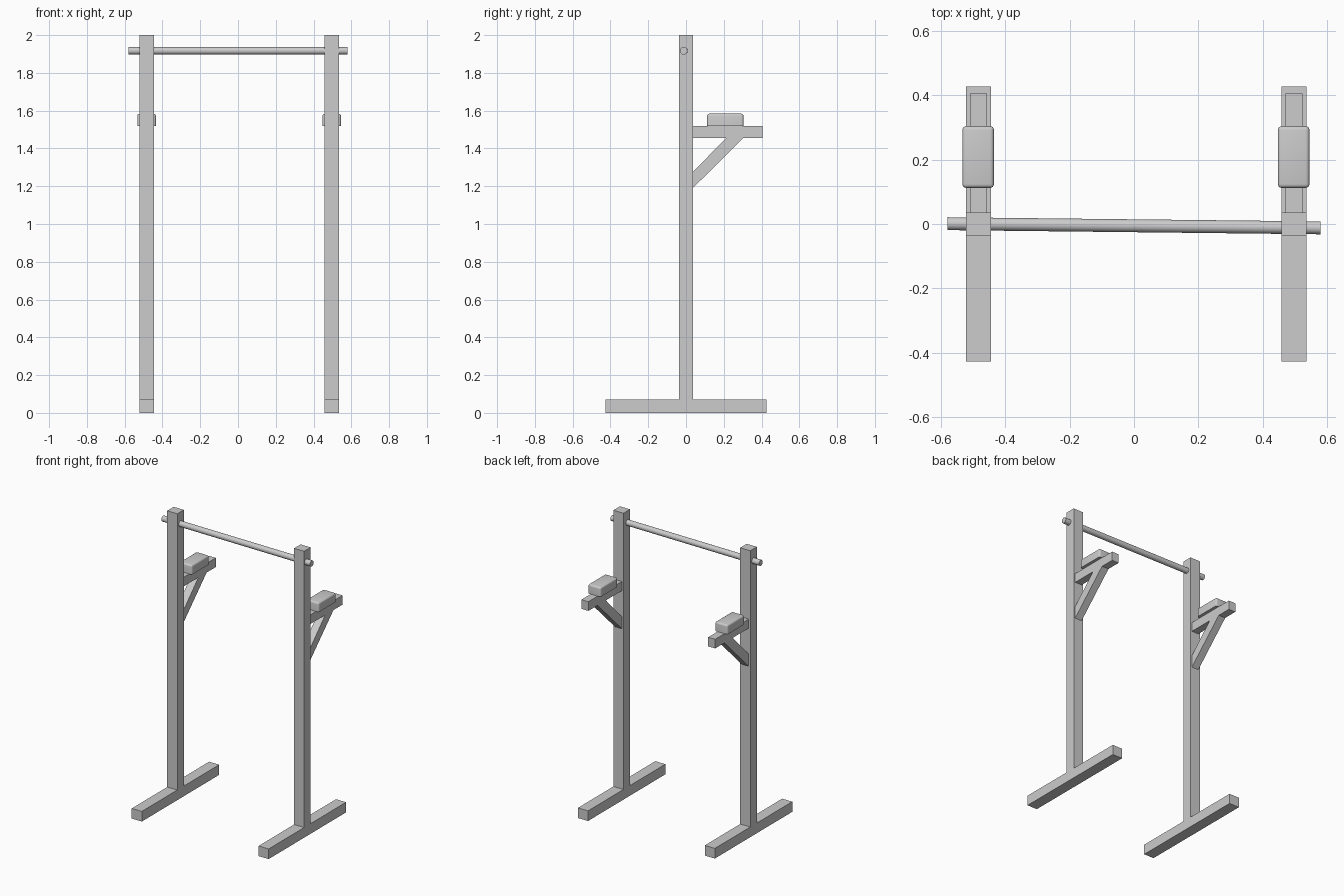
import bpy, bmesh, math
from mathutils import Vector

cube = bpy.data.objects.get("Cube")
if cube:
    bpy.data.objects.remove(cube, do_unlink=True)

# Single plain grey finish
grey = bpy.data.materials.new("light_grey")
grey.use_nodes = True
colour = (0.604, 0.604, 0.604, 1)
grey.diffuse_color = colour
grey.node_tree.nodes["Principled BSDF"].inputs["Base Color"].default_value = colour


def finish(name, bm, smooth=False):
    bmesh.ops.recalc_face_normals(bm, faces=bm.faces)
    mesh = bpy.data.meshes.new(name)
    bm.to_mesh(mesh)
    bm.free()
    mesh.materials.append(grey)
    obj = bpy.data.objects.new(name, mesh)
    bpy.context.collection.objects.link(obj)
    if smooth:
        bpy.ops.object.select_all(action='DESELECT')
        obj.select_set(True)
        bpy.context.view_layer.objects.active = obj
        bpy.ops.object.shade_smooth_by_angle(angle=math.radians(35))
    return obj


def beam(name, x, width, profile):
    """Extrude a (y, z) outline across the given width, centred on x."""
    bm = bmesh.new()
    face = bm.faces.new([bm.verts.new((x - width / 2, y, z)) for y, z in profile])
    new = bmesh.ops.extrude_face_region(bm, geom=[face])["geom"]
    verts = [g for g in new if isinstance(g, bmesh.types.BMVert)]
    bmesh.ops.translate(bm, verts=verts, vec=(width, 0, 0))
    return finish(name, bm)


def rect(y0, y1, z0, z1):
    return [(y0, z0), (y1, z0), (y1, z1), (y0, z1)]


def pad(name, x, width, y0, y1, z0, z1):
    """Cushion with rounded corners and top, flat underneath."""
    bm = bmesh.new()
    bmesh.ops.create_cube(bm, size=1)
    for v in bm.verts:
        v.co = Vector((x + v.co.x * width, (y0 + y1) / 2 + v.co.y * (y1 - y0),
                       (z0 + z1) / 2 + v.co.z * (z1 - z0)))
    edges = [e for e in bm.edges if max(v.co.z for v in e.verts) > z0 + 0.01]
    bmesh.ops.bevel(bm, geom=edges, offset=0.012, segments=4, profile=0.5,
                    affect='EDGES')
    return finish(name, bm, smooth=True)


# Two matching uprights with foot, arm, brace and cushion
for side, x in (("right", -0.483), ("left", 0.497)):
    beam(side + "_foot", x, 0.078, rect(-0.427, 0.427, 0, 0.071))
    beam(side + "_post", x, 0.078, rect(-0.036, 0.036, 0.071, 2))
    beam(side + "_arm", x, 0.054, rect(0.036, 0.406, 1.456, 1.52))
    beam(side + "_brace", x, 0.054,
         [(0.036, 1.19), (0.305, 1.456), (0.213, 1.456), (0.036, 1.275)])
    pad(side + "_arm_pad", x - 0.001, 0.098, 0.112, 0.304, 1.52, 1.584)

# Pull-up bar, very slightly skewed between the posts
start, end = Vector((-0.579, 0.001, 1.917)), Vector((0.579, -0.012, 1.917))
bm = bmesh.new()
bmesh.ops.create_cone(bm, cap_ends=True, segments=32, radius1=0.02, radius2=0.02,
                      depth=(end - start).length)
bar = finish("pull_up_bar", bm, smooth=True)
bar.location = (start + end) / 2
bar.rotation_euler = (end - start).to_track_quat('Z', 'Y').to_euler()
